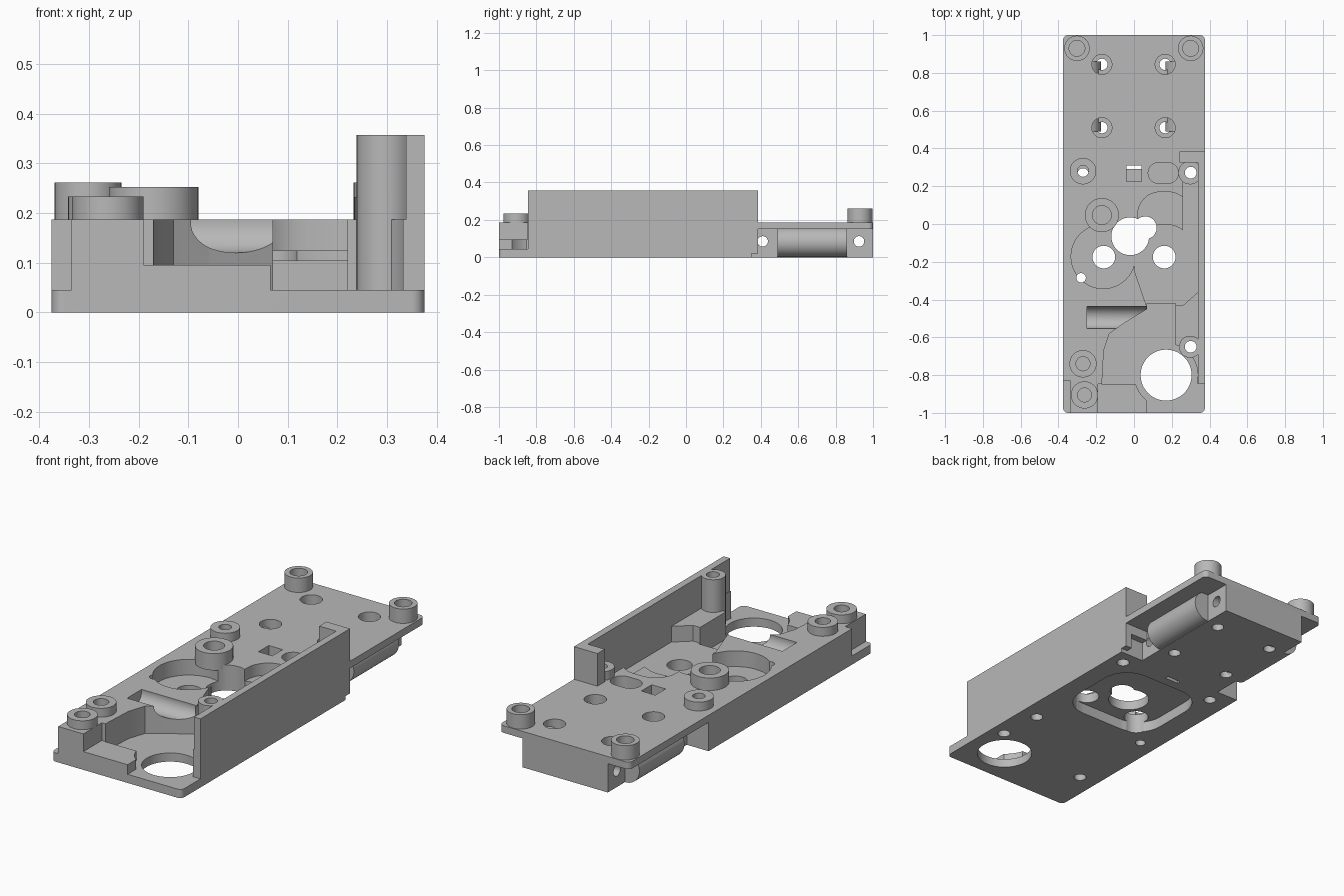
import bpy, bmesh, math
from mathutils import Matrix

if "Cube" in bpy.data.objects:
    bpy.data.objects.remove(bpy.data.objects["Cube"], do_unlink=True)

grey = bpy.data.materials.new("plain grey")
grey.use_nodes = True
grey.diffuse_color = (0.48, 0.48, 0.48, 1)
grey.node_tree.nodes["Principled BSDF"].inputs["Base Color"].default_value = (0.48, 0.48, 0.48, 1)
TOP, SHELF, FLOOR, WALL = 0.187, 0.105, 0.045, 0.357


def finish(name, bm):
    bmesh.ops.recalc_face_normals(bm, faces=bm.faces)
    me = bpy.data.meshes.new(name)
    bm.to_mesh(me)
    bm.free()
    me.materials.append(grey)
    ob = bpy.data.objects.new(name, me)
    bpy.context.collection.objects.link(ob)
    return ob


def prism(name, pts, z0, z1):
    bm = bmesh.new()
    face = bm.faces.new([bm.verts.new((x, y, z0)) for x, y in pts])
    up = bmesh.ops.extrude_face_region(bm, geom=[face])["geom"]
    bmesh.ops.translate(bm, verts=[v for v in up if isinstance(v, bmesh.types.BMVert)], vec=(0, 0, z1 - z0))
    return finish(name, bm)


def box(name, x0, x1, y0, y1, z0, z1):
    return prism(name, [(x0, y0), (x1, y0), (x1, y1), (x0, y1)], z0, z1)


def rounded(name, x0, x1, y0, y1, z0, z1, r):
    pts = []
    corners = [(x1 - r, y1 - r), (x0 + r, y1 - r), (x0 + r, y0 + r), (x1 - r, y0 + r)]
    for k, (cx, cy) in enumerate(corners):
        for i in range(9):
            a = math.pi / 2 * (k + i / 8)
            pts.append((cx + r * math.cos(a), cy + r * math.sin(a)))
    return prism(name, pts, z0, z1)


def cyl(name, x, y, r, z0, z1):
    return prism(name, [(x + r * math.cos(i * math.tau / 48), y + r * math.sin(i * math.tau / 48))
                        for i in range(48)], z0, z1)


def rod(name, axis, x, y, z, r, length):
    bm = bmesh.new()
    turn = Matrix.Rotation(math.pi / 2, 4, "Y" if axis == "X" else "X")
    bmesh.ops.create_cone(bm, cap_ends=True, segments=48, radius1=r, radius2=r, depth=length,
                          matrix=Matrix.Translation((x, y, z)) @ turn)
    return finish(name, bm)


def carve(ob, tools, operation="DIFFERENCE"):
    for t in tools:
        m = ob.modifiers.new("carve", "BOOLEAN")
        m.operation, m.solver, m.object = operation, "EXACT", t
    bpy.context.view_layer.update()
    me = bpy.data.meshes.new_from_object(ob.evaluated_get(bpy.context.evaluated_depsgraph_get()))
    ob.modifiers.clear()
    ob.data = me
    for t in tools:
        bpy.data.objects.remove(t, do_unlink=True)


# Chassis: one slab with a tall side wall, end return and wall column
chassis = rounded("chassis", -0.375, 0.375, -1, 1, 0, TOP, 0.025)
cuts = []
# overhanging rear plate: side channels under it
cuts += [box("cut", 0.24, 0.5, 0.35, 1.1, -0.1, 0.15), box("cut", -0.5, -0.25, 0.35, 1.1, -0.1, 0.15)]
# cross holes through the rear block
cuts += [rod("cut", "X", 0, y, 0.085, 0.028, 1) for y in (0.41, 0.925)]
# front bay, its low sill and the open corner
cuts += [
    prism("cut", [(-0.17, -0.85), (0.22, -0.85), (0.22, -0.42), (0.07, -0.42), (0.07, -0.45),
                  (-0.06, -0.53), (-0.13, -0.58), (-0.16, -0.67)], FLOOR, 0.5),
    box("cut", -0.19, 0.07, -1.1, -0.848, 0.095, 0.5),
    box("cut", 0.065, 0.5, -1.1, -0.845, FLOOR, 0.5),
    box("cut", -0.5, -0.335, -1.1, -0.83, FLOOR, 0.5),
    cyl("cut", 0.17, -0.8, 0.168, FLOOR, 0.5),
    cyl("cut", 0.17, -0.8, 0.135, -0.1, 0.5),
]
# slanted round trough beside the bay
cuts += [rod("cut", "X", -0.09, -0.495, 0.18, 0.06, 0.32)]
# twin round wells, gear cavity and the passage to the bay
cuts += [cyl("cut", s * 0.163, -0.172, 0.17, SHELF, 0.5) for s in (-1, 1)]
cuts += [
    rounded("cut", 0.02, 0.3, -0.2, 0.17, SHELF + 0.02, 0.5, 0.12),
    prism("cut", [(0, -0.24), (0.065, -0.43), (0.26, -0.43), (0.34, -0.36), (0.34, 0.23), (0.26, 0.23), (0.26, -0.2)],
          SHELF, 0.5),
]
# wheel openings, centre opening and recess underneath
cuts += [cyl("cut", s * 0.16, -0.175, 0.06, -0.1, 0.5) for s in (-1, 1)]
cuts += [
    cyl("cut", -0.02, -0.065, 0.1, -0.1, 0.5),
    cyl("cut", 0.06, -0.02, 0.06, -0.1, 0.5),
    cyl("cut", -0.28, -0.285, 0.025, -0.1, 0.5),
    rounded("cut", -0.25, 0.27, -0.24, 0.24, -0.1, 0.055, 0.14),
]
# square slot and oblong slot
cuts += [box("cut", -0.04, 0.04, 0.225, 0.31, 0.08, 0.5), box("cut", -0.04, 0.04, 0.29, 0.31, -0.1, 0.5),
         rounded("cut", 0.075, 0.235, 0.215, 0.325, 0.11, 0.5, 0.054)]
# countersunk fixing holes
for x in (-0.17, 0.165):
    for y in (0.51, 0.845):
        cuts += [cyl("cut", x, y, 0.03, -0.1, 0.5), cyl("cut", x, y, 0.053, 0.12, 0.5)]
# screw holes entering from below
cuts += [cyl("cut", x, y, 0.03, -0.1, 0.09) for x, y in ((-0.27, -0.74), (0.28, -0.42))]
cuts += [cyl("cut", -0.27, 0.265, 0.03, -0.1, 0.5)]
carve(chassis, cuts)

# Side wall with its return and two columns
carve(chassis, [
    box("wall", 0.338, 0.375, -0.845, 0.385, 0.02, WALL),
    box("return", 0.24, 0.36, 0.325, 0.385, 0.1, WALL),
    cyl("front column", 0.297, -0.65, 0.058, 0.03, WALL),
    cyl("rear column", 0.297, 0.272, 0.062, 0.1, 0.232),
], "UNION")
carve(chassis, [cyl("cut", 0.3, y, 0.031, -0.1, 0.5) for y in (-0.65, 0.272)])

# Raised round bosses: name, x, y, radius, bore, top
bosses = [
    ("rear_left_boss", 0.3, 0.93, 0.067, 0.042, 0.262),
    ("rear_right_boss", -0.302, 0.93, 0.067, 0.042, 0.262),
    ("middle_boss", -0.27, 0.28, 0.07, 0.03, 0.233),
    ("well_boss", -0.17, 0.047, 0.09, 0.05, 0.252),
    ("bay_boss", -0.27, -0.74, 0.072, 0.037, 0.233),
    ("front_boss", -0.262, -0.905, 0.072, 0.037, 0.233),
]
parts = [chassis]
for name, x, y, r, bore, top in bosses:
    ob = cyl(name, x, y, r, 0.165, top)
    low = 0.1 if name == "middle_boss" else 0.195
    carve(ob, [cyl("cut", x, y, bore, low, 0.5)])
    parts.append(ob)

# Half-sunk rollers along both sides of the rear block
for name, x in (("left_roller", 0.245), ("right_roller", -0.255)):
    parts.append(rod(name, "Y", x, 0.675, 0.08, 0.079, 0.37))

for ob in bpy.context.selected_objects:
    ob.select_set(False)
for ob in parts:
    ob.select_set(True)
bpy.context.view_layer.objects.active = chassis
bpy.ops.object.shade_smooth_by_angle(angle=math.radians(30))
